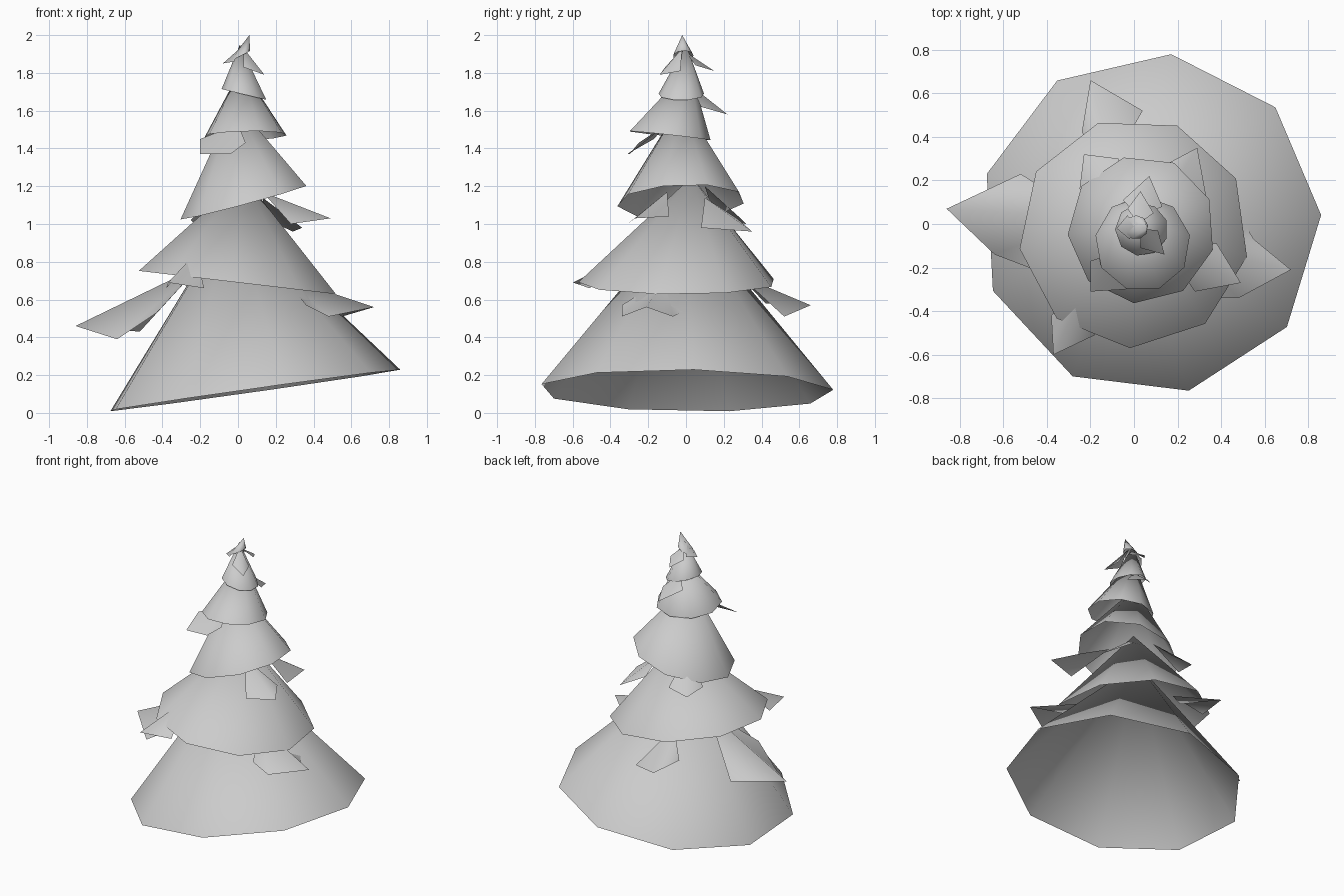
import bpy
from math import cos, sin, radians
from mathutils import Vector


def add_mesh(name, verts, faces):
    mesh = bpy.data.meshes.new(name)
    mesh.from_pydata(verts, [], faces)
    mesh.shade_smooth()
    obj = bpy.data.objects.new(name, mesh)
    bpy.context.collection.objects.link(obj)
    return obj


def skirt(name, centre, radius, slope, phase, apex, sides=9):
    """Open nine-sided cone whose rim lies on a plane tilted by slope (dz/dx, dz/dy)."""
    cx, cy, cz = centre
    rim = []
    for i in range(sides):
        a = radians(phase) + i * radians(360 / sides)
        dx, dy = radius * cos(a), radius * sin(a)
        rim.append((cx + dx, cy + dy, cz + slope[0] * dx + slope[1] * dy))
    faces = [(i, (i + 1) % sides, sides) for i in range(sides)]
    add_mesh(name, rim + [apex], faces)


def sprig(name, root, *edge):
    """Stray folded branch: a fan from a hidden root to its outer edge."""
    pts = [Vector(root)] + [Vector(p) for p in edge]
    n = (pts[1] - pts[0]).cross(pts[-1] - pts[0])
    faces = [(0, i, i + 1) for i in range(1, len(pts) - 1)]
    if n.z < 0:
        faces = [f[::-1] for f in faces]
    add_mesh(name, pts, faces)


# Tiers of foliage, bottom to top
skirt("foliage_tier_1", (0.075, 0, 0.118), 0.785, (0.142, -0.012), 3, (-0.03, 0, 1.07))
skirt("foliage_tier_2", (0.0, -0.04, 0.69), 0.53, (-0.118, 0.0), 28, (0.03, 0.03, 1.25))
skirt("foliage_tier_3", (0.035, -0.025, 1.117), 0.34, (0.27, 0.04), 24, (-0.02, -0.02, 1.65))
skirt("foliage_tier_4", (0.04, -0.09, 1.468), 0.22, (0.02, -0.11), 10, (0.02, 0.02, 1.83))
skirt("foliage_tier_5", (0.035, -0.025, 1.685), 0.122, (-0.24, 0.0), 20, (0.01, 0.0, 1.95))
skirt("tree_tip", (0.01, -0.015, 1.89), 0.055, (0.5, 0.05), 10, (0.06, -0.02, 2.0))

# Stray branches under tier 2
sprig("branch_left", (-0.2, 0.03, 0.78), (-0.43, -0.22, 0.53), (-0.64, -0.14, 0.39),
      (-0.86, 0.07, 0.46), (-0.52, 0.23, 0.43))
sprig("branch_right", (0.24, -0.1, 0.72), (0.36, -0.34, 0.57), (0.48, -0.34, 0.51),
      (0.72, -0.21, 0.56), (0.55, -0.07, 0.51), (0.49, 0.03, 0.56))
sprig("branch_back", (-0.1, 0.28, 0.73), (0.04, 0.52, 0.51), (-0.2, 0.66, 0.57),
      (-0.24, 0.42, 0.58))
sprig("branch_front", (-0.22, -0.28, 0.85), (-0.38, -0.42, 0.66), (-0.37, -0.60, 0.69),
      (-0.18, -0.51, 0.66))

# Stray branches under tier 3
sprig("branch_mid_right", (0.13, -0.1, 1.17), (0.28, -0.31, 1.0), (0.49, -0.27, 1.03),
      (0.38, -0.09, 1.04))
sprig("branch_mid_back_right", (0.13, 0.1, 1.14), (0.34, 0.08, 0.98), (0.29, 0.35, 0.96),
      (0.14, 0.27, 1.03))
sprig("branch_mid_back_left", (-0.08, 0.1, 1.2), (-0.07, 0.3, 1.02), (-0.23, 0.32, 1.0),
      (-0.25, 0.16, 1.02))

# Stray branches near the top
sprig("branch_upper_front", (0.0, -0.1, 1.53), (-0.2, -0.17, 1.45), (-0.2, -0.31, 1.37),
      (-0.04, -0.3, 1.37), (0.04, -0.25, 1.43))
sprig("branch_upper_back", (0.02, 0.03, 1.73), (0.13, 0.08, 1.62), (0.07, 0.22, 1.58),
      (-0.05, 0.11, 1.65))
sprig("branch_tip_right", (0.03, -0.02, 1.93), (0.03, -0.11, 1.83), (0.14, -0.14, 1.79),
      (0.11, -0.03, 1.81))
sprig("branch_tip_back", (0.02, 0.0, 1.91), (0.09, 0.05, 1.84), (0.03, 0.15, 1.81),
      (-0.03, 0.07, 1.85))
sprig("branch_tip_left", (0.01, -0.01, 1.93), (-0.03, 0.04, 1.86), (-0.08, -0.02, 1.85),
      (-0.02, -0.07, 1.86))
